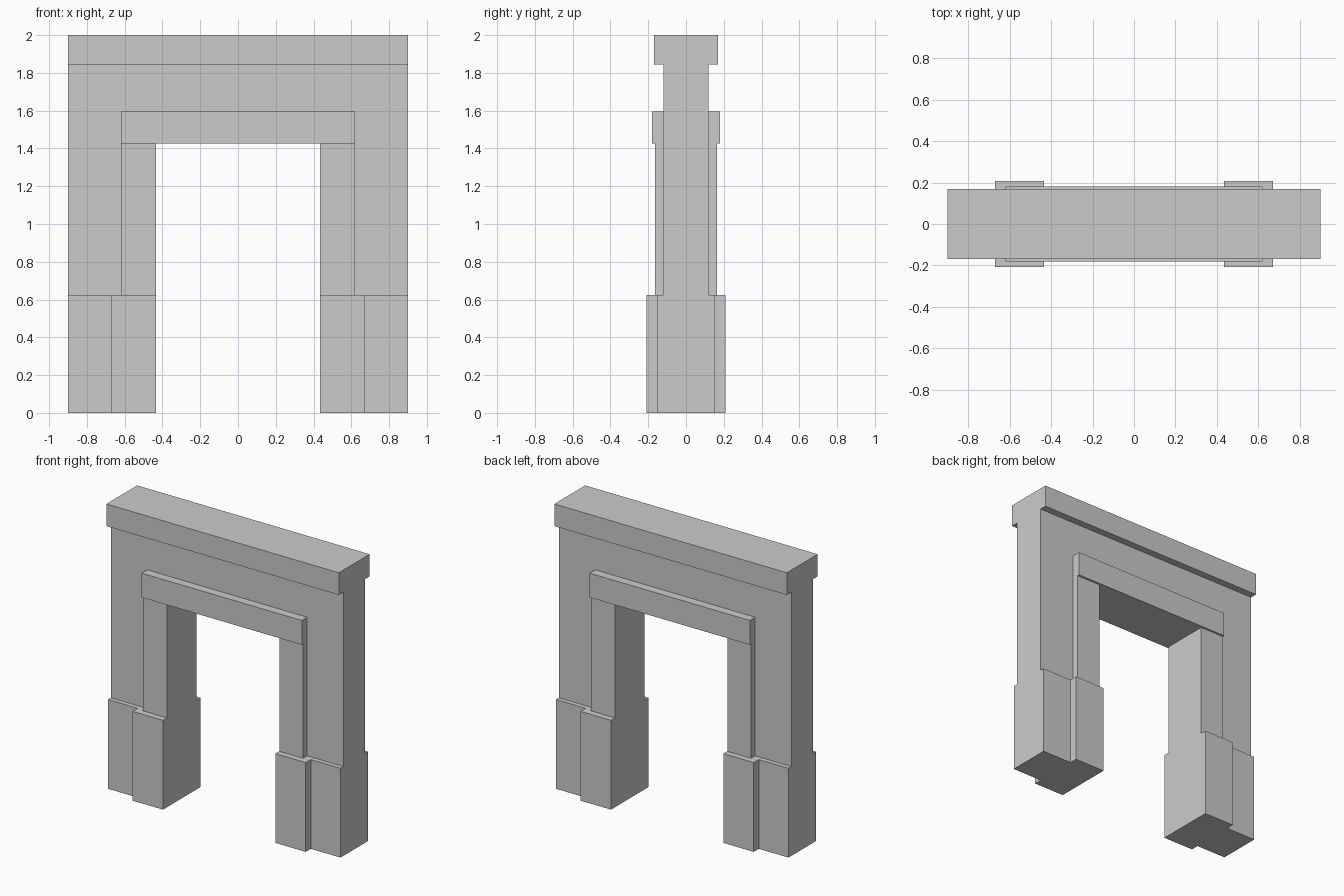
import bpy, bmesh
from mathutils import Vector

if "Cube" in bpy.data.objects:
    bpy.data.objects.remove(bpy.data.objects["Cube"])


def prism(name, points, axis, lo, hi):
    """Extrude a closed outline: axis 'z' takes (x, y) points, axis 'y' takes (x, z)."""
    bm = bmesh.new()
    place = (lambda p: (p[0], p[1], lo)) if axis == 'z' else (lambda p: (p[0], lo, p[1]))
    face = bm.faces.new([bm.verts.new(place(p)) for p in points])
    out = bmesh.ops.extrude_face_region(bm, geom=[face], use_keep_orig=True)
    offset = Vector((0, 0, hi - lo)) if axis == 'z' else Vector((0, hi - lo, 0))
    verts = [v for v in out['geom'] if isinstance(v, bmesh.types.BMVert)]
    bmesh.ops.translate(bm, verts=verts, vec=offset)
    bmesh.ops.recalc_face_normals(bm, faces=bm.faces)
    mesh = bpy.data.meshes.new(name)
    bm.to_mesh(mesh)
    bm.free()
    obj = bpy.data.objects.new(name, mesh)
    bpy.context.collection.objects.link(obj)
    return obj


def rect(x0, x1, y0, y1):
    return [(x0, y0), (x1, y0), (x1, y1), (x0, y1)]


W = 0.90                      # half width
OPEN = 0.435                  # half width of the opening
FRAME = 0.62                  # half width of the raised frame
BASE = 0.625                  # top of the plinths
SOFFIT, LINTEL, CAP, TOP = 1.425, 1.595, 1.845, 2.0

# Main arch wall
prism("arch_wall", [(-W, BASE), (-W, CAP), (W, CAP), (W, BASE),
                    (FRAME, BASE), (FRAME, LINTEL), (-FRAME, LINTEL), (-FRAME, BASE)],
      'y', -0.12, 0.12)

# Top cap and raised lintel
prism("top_cap", rect(-W, W, -0.17, 0.17), 'z', CAP, TOP)
prism("lintel", rect(-FRAME, FRAME, -0.18, 0.18), 'z', SOFFIT, LINTEL)

# Door jambs and stepped plinths on both sides
for side, s in (("left", -1), ("right", 1)):
    prism(side + "_jamb", rect(s * OPEN, s * FRAME, -0.165, 0.165), 'z', BASE, SOFFIT)
    step = [(OPEN, -0.208), (0.67, -0.208), (0.67, -0.152), (W, -0.152),
            (W, 0.152), (0.67, 0.152), (0.67, 0.208), (OPEN, 0.208)]
    prism(side + "_plinth", [(s * x, y) for x, y in step], 'z', 0, BASE)
